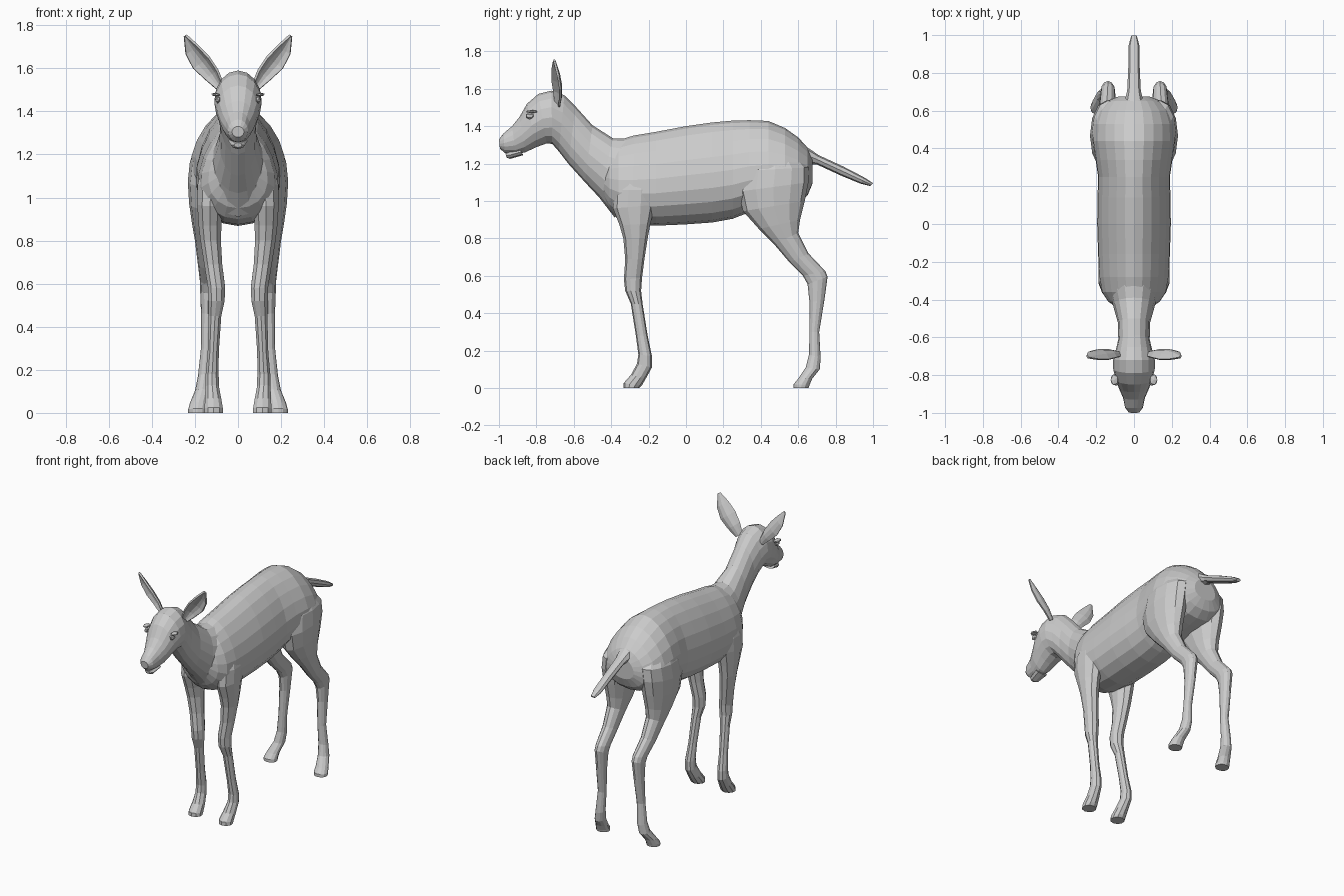
import bpy, bmesh, math
from mathutils import Vector


def finish(name, bm):
    bmesh.ops.recalc_face_normals(bm, faces=bm.faces)
    me = bpy.data.meshes.new(name)
    bm.to_mesh(me)
    bm.free()
    ob = bpy.data.objects.new(name, me)
    bpy.context.collection.objects.link(ob)
    return ob


def loft(name, sections, n=12, egg=0.0, side=1):
    """Each section: y,z of one edge, y,z of the opposite edge, x centre, half width."""
    bm = bmesh.new()
    rings = []
    for ya, za, yb, zb, xc, hw in sections:
        mid = Vector((xc * side, (ya + yb) / 2, (za + zb) / 2))
        up = Vector((0, (ya - yb) / 2, (za - zb) / 2))
        ring = []
        for i in range(n):
            a = 2 * math.pi * i / n
            s, c = math.cos(a), math.sin(a)
            ring.append(bm.verts.new(mid + up * s + Vector((hw * c * (1 - egg * s), 0, 0))))
        rings.append(ring)
    for r, q in zip(rings, rings[1:]):
        for i in range(n):
            j = (i + 1) % n
            bm.faces.new((r[i], r[j], q[j], q[i]))
    bm.faces.new(rings[0])
    bm.faces.new(rings[-1])
    return finish(name, bm)


# Torso: y, top, bottom, half width
torso = [(-0.45, 1.24, 1.03, .08), (-0.41, 1.29, .95, .135), (-0.36, 1.325, .90, .168),
         (-0.28, 1.35, .875, .182), (-0.16, 1.37, .868, .187), (0, 1.40, .875, .192),
         (.14, 1.42, .885, .19), (.25, 1.43, .905, .187), (.34, 1.432, .94, .20),
         (.44, 1.428, .96, .215), (.53, 1.39, .975, .212), (.60, 1.34, .99, .19),
         (.65, 1.285, 1.03, .145), (.675, 1.235, 1.09, .08)]
loft("torso", [(y, t, y, b, 0, w) for y, t, b, w in torso], 20, .22)

# Head and neck: upper edge, lower edge, half width
head = [(-1.0, 1.33, -.995, 1.28, .028), (-.975, 1.362, -.97, 1.258, .047),
        (-.93, 1.40, -.91, 1.25, .058), (-.89, 1.45, -.86, 1.26, .078),
        (-.85, 1.52, -.80, 1.288, .097), (-.79, 1.572, -.745, 1.308, .11),
        (-.72, 1.59, -.715, 1.305, .11), (-.65, 1.565, -.68, 1.265, .096),
        (-.59, 1.505, -.63, 1.20, .083), (-.50, 1.405, -.54, 1.10, .086),
        (-.39, 1.335, -.465, 1.02, .112), (-.28, 1.335, -.38, .91, .14)]
loft("head_and_neck", [(a, b, c, d, 0, w) for a, b, c, d, w in head], 16)
loft("lower_lip", [(-.965, 1.255, -.96, 1.232, 0, .018), (-.95, 1.265, -.94, 1.225, 0, .033),
                   (-.89, 1.28, -.87, 1.245, 0, .045)], 8)

# Tail
loft("tail", [(.60, 1.32, .62, 1.20, 0, .06), (.71, 1.245, .70, 1.195, 0, .036),
              (.84, 1.185, .83, 1.135, 0, .03), (.95, 1.128, .935, 1.092, 0, .029),
              (1.0, 1.095, .985, 1.08, 0, .016)], 8)

# Legs: front edge, back edge, x centre, half width
front_leg = [(-.33, 1.18, -.20, 1.18, .10, .06), (-.385, 1.06, -.16, 1.06, .125, .066),
             (-.39, .96, -.165, .98, .13, .062), (-.355, .87, -.19, .88, .13, .056),
             (-.335, .80, -.205, .80, .127, .05), (-.325, .69, -.222, .69, .115, .044),
             (-.332, .58, -.235, .59, .10, .042), (-.325, .52, -.24, .52, .10, .04),
             (-.295, .45, -.232, .45, .107, .031), (-.268, .28, -.205, .28, .115, .027),
             (-.255, .18, -.182, .17, .12, .032), (-.262, .13, -.182, .11, .12, .033),
             (-.295, .07, -.215, .05, .115, .04), (-.335, .025, -.235, .015, .113, .045),
             (-.335, 0, -.25, 0, .113, .045)]
hind_leg = [(.37, 1.28, .56, 1.28, .09, .08), (.30, 1.16, .655, 1.18, .135, .088),
            (.28, 1.05, .655, 1.10, .145, .088), (.305, .945, .635, 1.0, .145, .082),
            (.39, .85, .61, .90, .145, .068), (.47, .77, .60, .83, .145, .055),
            (.555, .67, .655, .72, .143, .044), (.625, .60, .745, .625, .138, .039),
            (.65, .555, .757, .595, .138, .038), (.66, .46, .74, .47, .14, .032),
            (.66, .30, .712, .30, .145, .027), (.658, .18, .72, .16, .155, .031),
            (.64, .11, .715, .10, .165, .034), (.60, .05, .675, .05, .182, .04),
            (.575, .02, .66, .015, .187, .044), (.575, 0, .655, 0, .187, .044)]
ear_rows = [(.085, -.69, 1.515, .022), (.125, -.69, 1.57, .04), (.172, -.695, 1.625, .05),
            (.215, -.70, 1.685, .038), (.246, -.706, 1.75, .006)]
across = Vector((.72, .45, -.52))
cup = Vector((-.35, .85, .2)) * .5

for side, tag in ((1, "left"), (-1, "right")):
    loft("front_leg_" + tag, front_leg, 10, 0, side)
    loft("hind_leg_" + tag, hind_leg, 12, 0, side)

    # Cupped leaf-shaped ear
    bm = bmesh.new()
    grid = []
    for x, y, z, w in ear_rows:
        row = []
        for s in (-1, -.5, 0, .5, 1):
            p = Vector((x, y, z)) + across * (w * s) + cup * (w * (1 - s * s))
            p.x *= side
            row.append(bm.verts.new(p))
        grid.append(row)
    for r, q in zip(grid, grid[1:]):
        for i in range(4):
            bm.faces.new((r[i], r[i + 1], q[i + 1], q[i]))
    ear = finish("ear_" + tag, bm)
    mod = ear.modifiers.new("thickness", 'SOLIDIFY')
    mod.thickness = .012
    mod.offset = 0

    # Eye with brow ridge
    for name, c, size in (("eye_", (.094, -.835, 1.455), (.014, .024, .019)),
                          ("brow_", (.104, -.825, 1.478), (.022, .032, .009))):
        bm = bmesh.new()
        bmesh.ops.create_icosphere(bm, subdivisions=1, radius=1)
        for v in bm.verts:
            v.co = Vector((side * (c[0] + v.co.x * size[0]), c[1] + v.co.y * size[1],
                           c[2] + v.co.z * size[2]))
        finish(name + tag, bm)
